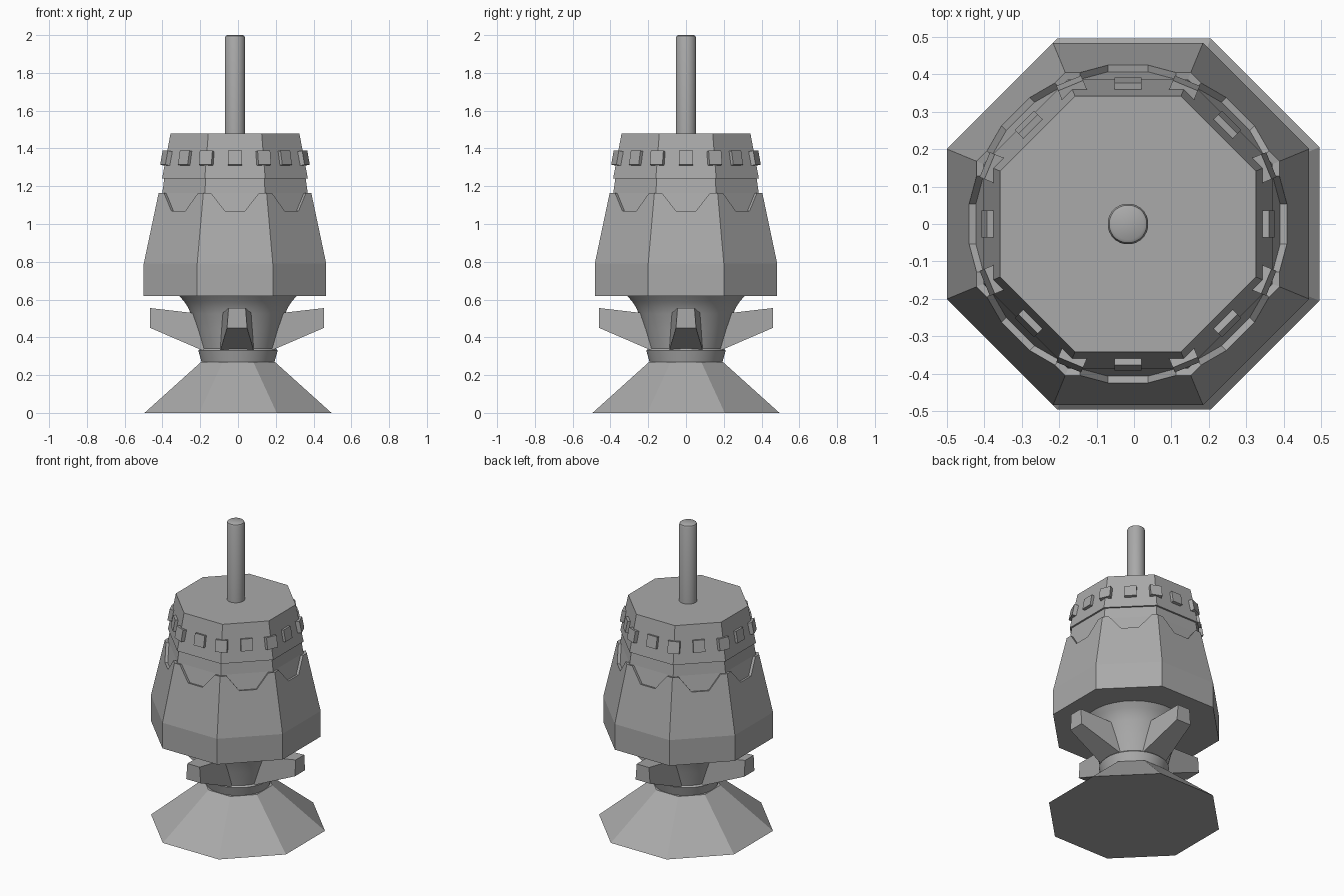
import bpy, bmesh, math
from mathutils import Matrix, Vector

cube = bpy.data.objects.get("Cube")
if cube:
    bpy.data.objects.remove(cube)

grey = bpy.data.materials.new("plain grey")
grey.use_nodes = True
grey.diffuse_color = (0.4, 0.4, 0.4, 1)
grey.node_tree.nodes["Principled BSDF"].inputs["Base Color"].default_value = (0.4, 0.4, 0.4, 1)

CX = -0.016                      # axis of the upper section
TAN = math.tan(math.pi / 8)


def finish(name, bm, x=0.0, smooth=False):
    bmesh.ops.recalc_face_normals(bm, faces=bm.faces)
    mesh = bpy.data.meshes.new(name)
    bm.to_mesh(mesh)
    bm.free()
    mesh.materials.append(grey)
    ob = bpy.data.objects.new(name, mesh)
    ob.location.x = x
    bpy.context.collection.objects.link(ob)
    if smooth:
        bpy.ops.object.select_all(action='DESELECT')
        ob.select_set(True)
        bpy.context.view_layer.objects.active = ob
        bpy.ops.object.shade_smooth_by_angle(angle=math.radians(35))
    return ob


def turned(name, profile, sides, x=0.0, smooth=False):
    """Stack rings of (apothem, z) and cap both ends."""
    bm = bmesh.new()
    rings = []
    for apothem, z in profile:
        r = apothem / math.cos(math.pi / sides)
        rings.append([bm.verts.new((r * math.cos(a), r * math.sin(a), z))
                      for a in ((i + 0.5) * math.tau / sides for i in range(sides))])
    for low, high in zip(rings, rings[1:]):
        for i in range(sides):
            j = (i + 1) % sides
            bm.faces.new((low[i], low[j], high[j], high[i]))
    bm.faces.new(rings[0][::-1])
    bm.faces.new(rings[-1])
    return finish(name, bm, x, smooth)


# Foot and round neck
turned("base", [(0.495, 0), (0.195, 0.27)], 8)
turned("neck_collar", [(0.19, 0.26), (0.21, 0.33), (0.195, 0.345)], 32, smooth=True)
turned("neck", [(0.198, 0.33), (0.225, 0.44), (0.25, 0.525), (0.265, 0.56),
                (0.285, 0.59), (0.316, 0.625)], 32, smooth=True)

# Four tapered fins around the neck
for k, side in enumerate(("front", "left", "back", "right")):
    bm = bmesh.new()
    inner = [(-0.09, -0.17, 0.325), (0.09, -0.17, 0.325), (0.08, -0.2, 0.525), (-0.08, -0.2, 0.525)]
    outer = [(-0.053, -0.46, 0.45), (0.053, -0.46, 0.45), (0.045, -0.46, 0.555), (-0.045, -0.46, 0.555)]
    a = [bm.verts.new(p) for p in inner]
    b = [bm.verts.new(p) for p in outer]
    for i in range(4):
        j = (i + 1) % 4
        bm.faces.new((a[i], a[j], b[j], b[i]))
    bm.faces.new(a)
    bm.faces.new(b)
    bm.transform(Matrix.Rotation(k * math.pi / 2, 4, 'Z'))
    finish(side + "_fin", bm, -0.005)

# Inner body and overhanging crown
turned("body_core", [(0.45, 0.7), (0.465, 0.79), (0.385, 1.165), (0.373, 1.25)], 8, CX)
turned("crown", [(0.386, 1.24), (0.341, 1.48)], 8, CX)

# Armour shell with a notch in the top of each side
BOTTOM, SHOULDER, LOW, HIGH = 0.62, 0.79, 1.07, 1.165


def shell_apothem(z):
    return 0.483 - 0.079 * max(0, z - SHOULDER) / (HIGH - SHOULDER)


bm = bmesh.new()
floor = []
for k in range(8):
    turn = Matrix.Rotation(k * math.pi / 4, 3, 'Z')

    def point(z, u=None, sign=1):
        ap = shell_apothem(z)
        return bm.verts.new(turn @ Vector((sign * (ap * TAN if u is None else u), -ap, z)))

    bm.faces.new([point(BOTTOM, sign=-1), point(BOTTOM), point(SHOULDER), point(SHOULDER, sign=-1)])
    bm.faces.new([point(SHOULDER, sign=-1), point(SHOULDER), point(HIGH), point(HIGH, 0.128),
                  point(LOW, 0.053), point(LOW, -0.053), point(HIGH, -0.128), point(HIGH, sign=-1)])
    floor.append(point(BOTTOM))
bm.faces.new(floor[::-1])
bmesh.ops.remove_doubles(bm, verts=bm.verts, dist=0.0005)
shell = finish("armour_shell", bm, CX)
thick = shell.modifiers.new("thickness", 'SOLIDIFY')
thick.thickness = 0.022
thick.offset = -1
thick.use_even_offset = True

# Ring of small blocks on the side middles and corners
bm = bmesh.new()
tilt = Matrix.Rotation(-math.atan2(0.045, 0.24), 4, 'X')
for k in range(16):
    radius = 0.367 if k % 2 == 0 else 0.39
    place = (Matrix.Rotation(k * math.pi / 8, 4, 'Z')
             @ Matrix.Translation((0, -radius, 1.348)) @ tilt
             @ Matrix.Diagonal((0.072, 0.034, 0.076, 1)))
    bmesh.ops.create_cube(bm, size=1, matrix=place)
finish("crown_blocks", bm, CX)

# Mast with a softened tip
turned("mast", [(0.054, 1.46), (0.054, 1.985), (0.05, 1.995), (0.042, 2.0)], 24, CX, smooth=True)
